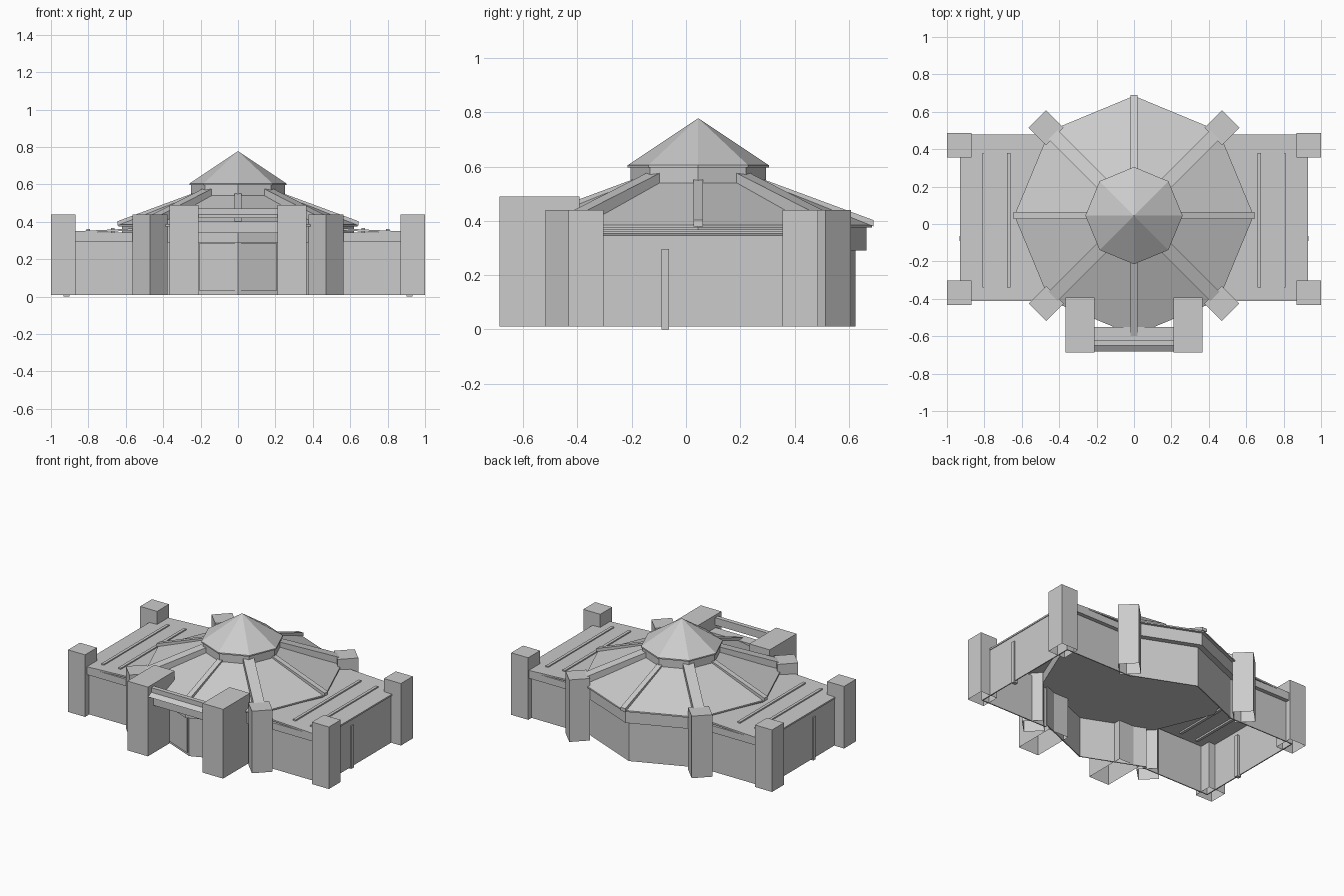
import bpy, bmesh, math
from mathutils import Matrix

if "Cube" in bpy.data.objects:
    bpy.data.objects.remove(bpy.data.objects["Cube"], do_unlink=True)

stone = bpy.data.materials.new("grey stone")
stone.use_nodes = True
GREY = (0.6, 0.6, 0.6, 1)
stone.diffuse_color = GREY
stone.node_tree.nodes["Principled BSDF"].inputs["Base Color"].default_value = GREY

CY = 0.045       # y of the hall centre
BASE = 0.01      # foot of the walls


def loft(name, rings, bottom=True, top=True):
    """Join rings of points into a flat-faced solid or open shell."""
    bm = bmesh.new()
    loops = [[bm.verts.new(p) for p in ring] for ring in rings]
    for a, b in zip(loops, loops[1:]):
        n = len(a)
        for i in range(n):
            j = (i + 1) % n
            bm.faces.new((a[i], a[j], b[j], b[i]))
    if bottom:
        bm.faces.new(loops[0][::-1])
    if top:
        bm.faces.new(loops[-1])
    bmesh.ops.recalc_face_normals(bm, faces=bm.faces)
    mesh = bpy.data.meshes.new(name)
    bm.to_mesh(mesh)
    bm.free()
    mesh.materials.append(stone)
    obj = bpy.data.objects.new(name, mesh)
    bpy.context.collection.objects.link(obj)
    return obj


def prism(name, plan, z, bottom=True):
    return loft(name, [[(x, y, h) for x, y in plan] for h in z], bottom)


def box(name, x, y, z, bottom=True):
    return prism(name, [(x[0], y[0]), (x[1], y[0]), (x[1], y[1]), (x[0], y[1])], z, bottom)


def extrude_y(name, profile, y0, y1):
    return loft(name, [[(x, y, z) for x, z in profile] for y in (y0, y1)])


def polar(r, k):
    a = k * math.pi / 4
    return r * math.cos(a), CY + r * math.sin(a)


def octagon(r, z):
    return [(*polar(r, k), z) for k in range(8)]


def turn(obj, angle):
    """Place a part built along +x at an angle around the hall centre."""
    obj.matrix_world = Matrix.Translation((0, CY, 0)) @ Matrix.Rotation(angle, 4, 'Z')


# Central roof on its thick eave slab, then neck and pointed cap
loft("hall_fascia", [octagon(0.62, 0.29), octagon(0.62, 0.376)])
loft("hall_roof", [octagon(0.64, 0.375), octagon(0.64, 0.385), octagon(0.25, 0.54)])
loft("cupola_neck", [octagon(0.25, 0.53), octagon(0.25, 0.597)])
loft("cupola_eave", [octagon(0.26, 0.596), octagon(0.26, 0.605)])
loft("cupola_cap", [octagon(0.26, 0.605), octagon(0.002, 0.777)])

# Faceted hall walls, at front and back only
for side, first in (("back", 1), ("front", 5)):
    steps = range(first, first + 3)
    plan = [polar(0.58, k) for k in steps] + [polar(0.573, k) for k in reversed(steps)]
    prism(side + "_hall_wall", plan, (BASE, 0.3))

# Slim ribs on the axes, heavy ribs running down to the diagonal piers
for k in range(4):
    rib = extrude_y("slim_rib", [(0.24, 0.53), (0.24, 0.553), (0.645, 0.403), (0.645, 0.38)],
                    -0.018, 0.018)
    turn(rib, k * math.pi / 2)
    angle = (k + 0.5) * math.pi / 2
    rib = extrude_y("heavy_rib", [(0.232, 0.535), (0.232, 0.577), (0.62, 0.437), (0.62, 0.39)],
                    -0.035, 0.035)
    turn(rib, angle)
    turn(box("diagonal_pier", (0.598, 0.73), (-0.066, 0.066), (BASE, 0.44), False), angle)

for s in (-1, 1):
    def sx(a, b):
        return sorted((s * a, s * b))

    # Side wing walls, fascias and sloping roof
    box("wing_front_wall", sx(0.40, 0.925), (-0.387, -0.38), (BASE, 0.34))
    box("wing_back_wall", sx(0.40, 0.925), (0.443, 0.45), (BASE, 0.34))
    box("wing_end_wall", sx(0.918, 0.925), (-0.38, 0.443), (BASE, 0.34))
    box("wing_front_fascia", sx(0.42, 0.925), (-0.412, -0.387), (0.295, 0.343))
    box("wing_back_fascia", sx(0.42, 0.925), (0.45, 0.478), (0.295, 0.343))
    extrude_y("wing_roof", [(s * 0.42, 0.36), (s * 0.42, 0.371),
                            (s * 0.93, 0.347), (s * 0.93, 0.336)], -0.412, 0.478)
    # Long roof bars
    for x, z in ((0.80, 0.361), (0.67, 0.368)):
        box("wing_roof_bar", sx(x - 0.01, x + 0.01), (-0.34, 0.38), (z - 0.03, z))
    # Corner towers and the thin post on the end wall
    for y in (-0.433, 0.356):
        box("corner_tower", sx(0.87, 1.0), (y, y + 0.13), (BASE, 0.44), False)
    box("end_wall_post", sx(0.90, 0.932), (-0.09, -0.063), (0, 0.297))
    # Porch towers, and door leaves lying on the front facets
    box("porch_tower", sx(0.21, 0.367), (-0.687, -0.393), (BASE, 0.49), False)
    slope = math.tan(math.pi / 8)
    front = CY - 0.58
    leaf = [(s * x, front + slope * x - d)
            for x, d in ((0.015, 0), (0.205, 0), (0.205, 0.009), (0.015, 0.009))]
    prism("door_leaf", leaf, (0.03, 0.287))

# Porch lintel and the beam with its sloping nosing
box("porch_lintel", (-0.215, 0.215), (-0.625, -0.55), (0.34, 0.402))
beam = [(-0.683, 0.42), (-0.65, 0.44), (-0.65, 0.472), (-0.62, 0.472), (-0.62, 0.42)]
loft("porch_beam", [[(x, y, z) for y, z in beam] for x in (-0.215, 0.215)])
